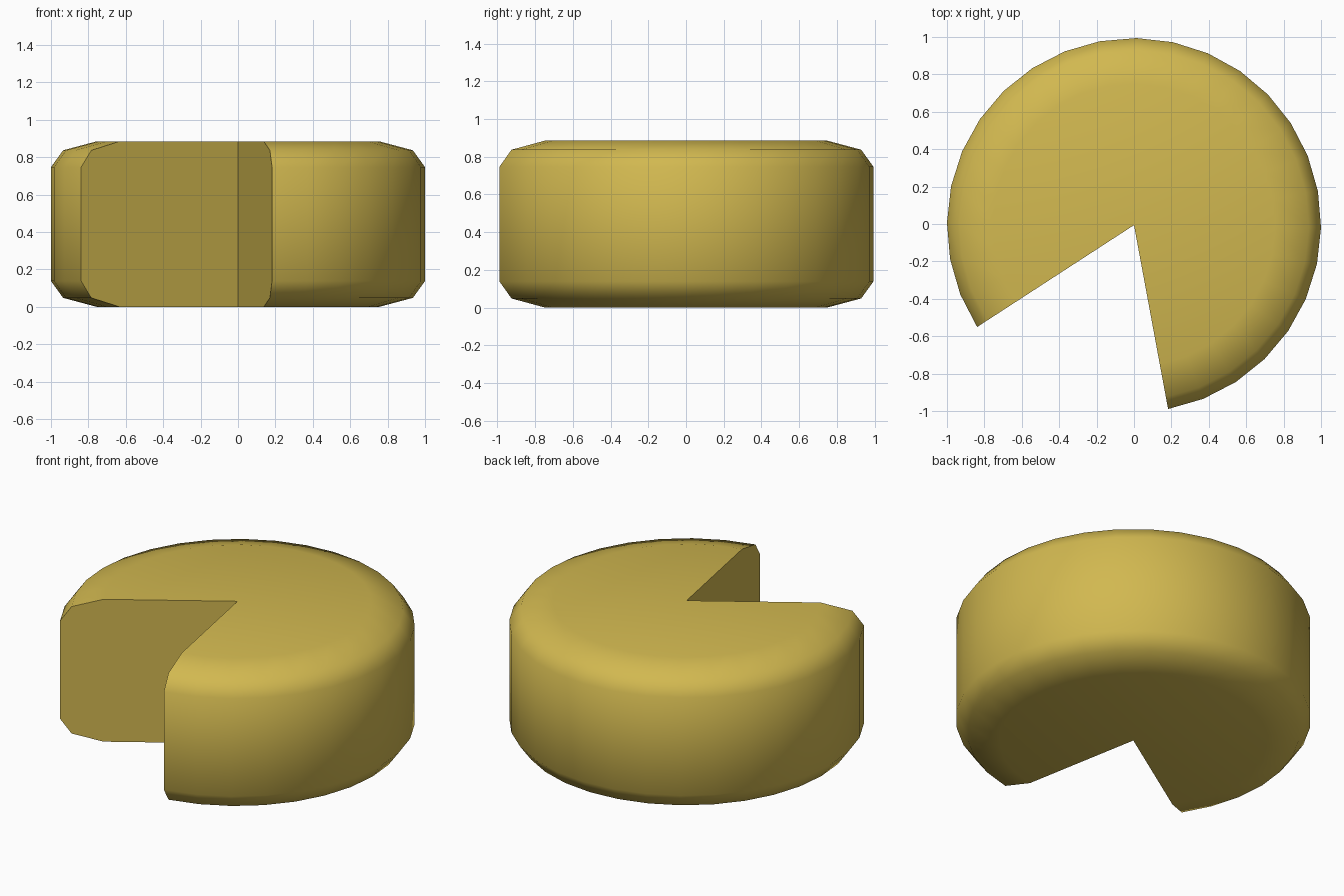
import bpy, bmesh, math

if "Cube" in bpy.data.objects:
    bpy.data.objects.remove(bpy.data.objects["Cube"])

# Wheel proportions
HEIGHT = 0.885
STEP = math.radians(11.25)      # 32 sides in a full turn
SIDES = 26                      # six sides are cut away as a wedge
START = math.radians(-79.5)
Y_SHIFT = -0.006

# Rim profile (radius, height), rounded at bottom and top
half = [(0.755, 0.0), (0.935, 0.048), (1.0, 0.138)]
profile = half + [(r, HEIGHT - z) for r, z in reversed(half)]

bm = bmesh.new()
bottom = bm.verts.new((0, Y_SHIFT, 0))
top = bm.verts.new((0, Y_SHIFT, HEIGHT))
rings = []
for i in range(SIDES + 1):
    a = START + i * STEP
    rings.append([bm.verts.new((r * math.cos(a), r * math.sin(a) + Y_SHIFT, z))
                  for r, z in profile])

# Rind, top and bottom
for p, q in zip(rings, rings[1:]):
    bm.faces.new((bottom, q[0], p[0]))
    for k in range(len(profile) - 1):
        bm.faces.new((p[k], q[k], q[k + 1], p[k + 1]))
    bm.faces.new((top, p[-1], q[-1]))

# Two flat faces of the missing wedge
bm.faces.new([bottom] + rings[0] + [top])
bm.faces.new([top] + rings[-1][::-1] + [bottom])
bmesh.ops.recalc_face_normals(bm, faces=bm.faces[:])

mesh = bpy.data.meshes.new("cheese_wheel")
bm.to_mesh(mesh)
bm.free()

mat = bpy.data.materials.new("cheese yellow")
mat.diffuse_color = (0.64, 0.48, 0.08, 1)
mat.use_nodes = True
mat.node_tree.nodes["Principled BSDF"].inputs["Base Color"].default_value = mat.diffuse_color
mesh.materials.append(mat)

wheel = bpy.data.objects.new("cheese_wheel", mesh)
bpy.context.collection.objects.link(wheel)
bpy.context.view_layer.objects.active = wheel
wheel.select_set(True)
# Rounded rim stays smooth, cut edges stay crisp
bpy.ops.object.shade_smooth_by_angle(angle=math.radians(75))
